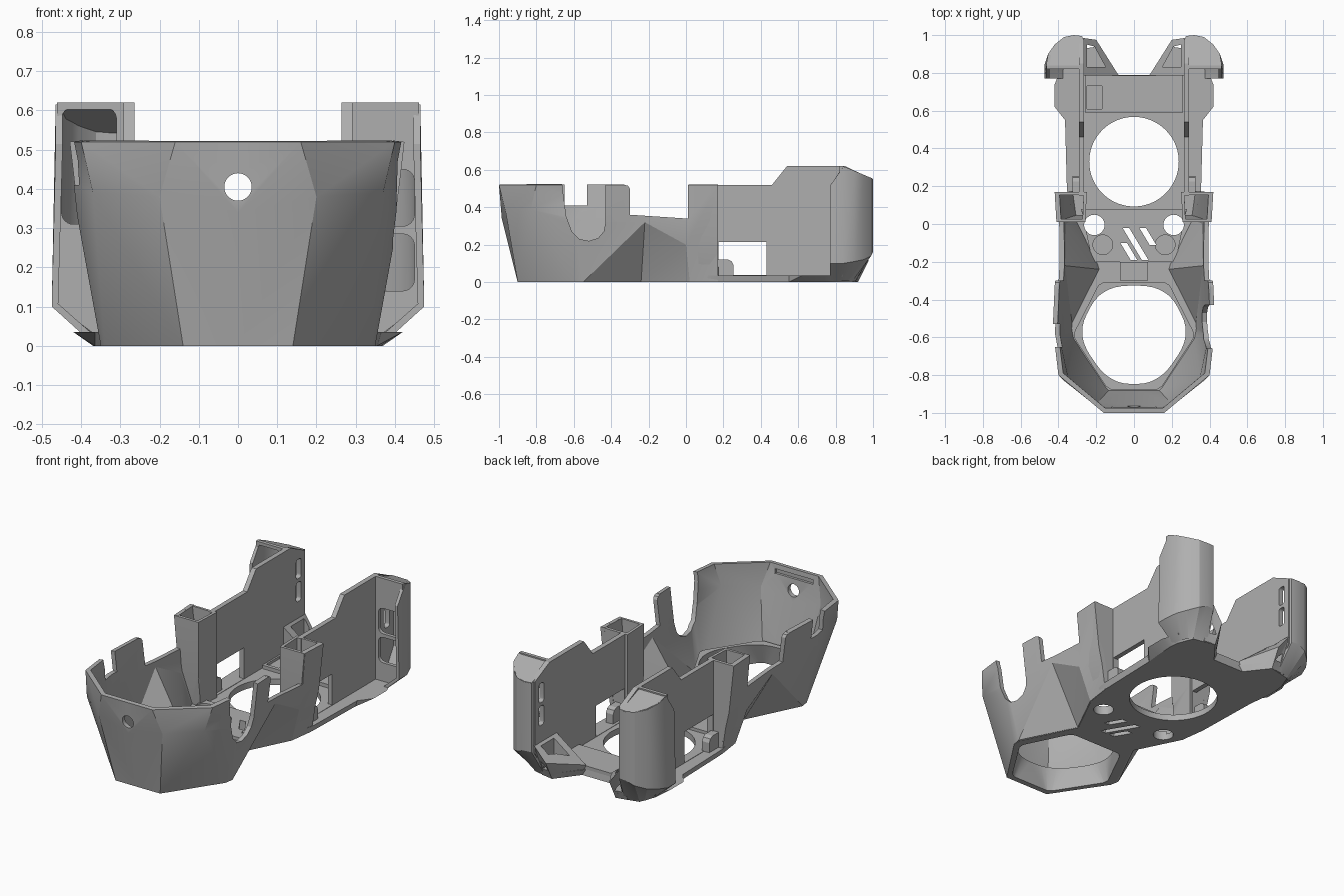
import bpy, bmesh, math

if "Cube" in bpy.data.objects:
    bpy.data.objects.remove(bpy.data.objects["Cube"])

grey = bpy.data.materials.new("plain grey")
grey.use_nodes = True
grey.diffuse_color = (0.43, 0.43, 0.43, 1)
grey.node_tree.nodes["Principled BSDF"].inputs["Base Color"].default_value = (0.43, 0.43, 0.43, 1)


def make(name, verts, faces, fix=True):
    me = bpy.data.meshes.new(name)
    me.from_pydata([tuple(v) for v in verts], [], faces)
    if fix:
        bm = bmesh.new()
        bm.from_mesh(me)
        bmesh.ops.recalc_face_normals(bm, faces=bm.faces)
        bm.to_mesh(me)
        bm.free()
    me.materials.append(grey)
    ob = bpy.data.objects.new(name, me)
    bpy.context.collection.objects.link(ob)
    return ob


def loft(name, rings, caps=True, closed=True, fix=True):
    """Skin a stack of equally long rings."""
    n = len(rings[0])
    verts = [p for r in rings for p in r]
    faces = []
    for k in range(len(rings) - 1):
        for i in range(n if closed else n - 1):
            a, b = k * n + i, k * n + (i + 1) % n
            faces += [(a, b, b + n), (a, b + n, a + n)]
    if caps:
        faces += [tuple(range(n)), tuple(range(len(verts) - n, len(verts)))]
    return make(name, verts, faces, fix)


def prism(name, pts, axis, lo, hi):
    """Extrude a flat outline along x, y or z."""
    place = {"x": lambda a, b, h: (h, a, b), "y": lambda a, b, h: (a, h, b),
             "z": lambda a, b, h: (a, b, h)}[axis]
    return loft(name, [[place(a, b, h) for a, b in pts] for h in (lo, hi)])


def rect(a0, a1, b0, b1):
    return [(a0, b0), (a1, b0), (a1, b1), (a0, b1)]


def circle(a, b, r, n=48):
    return [(a + r * math.cos(t * math.tau / n), b + r * math.sin(t * math.tau / n)) for t in range(n)]


def rounded(a0, a1, b0, b1, r):
    out = []
    for ca, cb, q in ((a1 - r, b1 - r, 0), (a0 + r, b1 - r, 1), (a0 + r, b0 + r, 2), (a1 - r, b0 + r, 3)):
        out += (circle(ca, cb, r, 24) * 2)[q * 6:q * 6 + 7]
    return out


def soften(pts, t, steps=3):
    """Round an outline by cutting its corners; a larger t rounds more."""
    for _ in range(steps):
        pairs = list(zip(pts, pts[1:] + pts[:1]))
        pts = [(p[0] + (q[0] - p[0]) * f, p[1] + (q[1] - p[1]) * f) for p, q in pairs for f in (t, 1 - t)]
    return pts


def both(pts):
    """Close a half outline, listed from front to back, with its mirror image."""
    return pts + [(-p[0],) + tuple(p[1:]) for p in reversed(pts)]


def apply(ob):
    dg = bpy.context.evaluated_depsgraph_get()
    me = bpy.data.meshes.new_from_object(ob.evaluated_get(dg))
    ob.modifiers.clear()
    ob.data = me


def thicken(ob, t, even=True):
    m = ob.modifiers.new("wall", "SOLIDIFY")
    m.thickness, m.offset = t, -1
    m.use_even_offset = even
    apply(ob)


def cut(ob, *cutters):
    for c in cutters:
        m = ob.modifiers.new("cut", "BOOLEAN")
        m.operation, m.solver, m.object = "DIFFERENCE", "EXACT", c
    apply(ob)
    for c in cutters:
        bpy.data.objects.remove(c)


# Faceted front bowl: low, middle and rim rows from centre front round to the side
low = [(0, -.9, 0), (.14, -.9, 0), (.34, -.6, 0), (.35, -.55, 0), (.195, -.24, 0), (.325, .02, 0), (.345, .17, 0)]
mid = [(0, -.985, .34), (.2, -.965, .38), (.37, -.83, .39), (.41, -.6, .33), (.39, -.22, .32), (.385, 0, .2),
       (.39, .17, .3)]
rim = [(0, -1, .52), (.16, -1, .52), (.4, -.8, .52), (.43, -.55, .52), (.415, -.22, .52), (.41, 0, .52),
       (.42, .17, .52)]
bowl = loft("front_bowl", [low, mid, rim], caps=False, closed=False, fix=False)
m = bowl.modifiers.new("mirror", "MIRROR")
m.use_clip = True
apply(bowl)
thicken(bowl, .025)
cut(bowl,
    prism("rim_cut", [(-.3, .36), (0, .34), (.015, .34), (.015, .7), (-.33, .7), (-.33, .52), (-.31, .515),
                      (-.3, .5)], "x", -.6, .6),
    prism("right_notch", rect(-.65, -.53, .41, .7), "x", -.6, -.2),
    prism("left_notch", [(-.66, .7), (-.66, .5), (-.64, .35), (-.61, .27), (-.57, .23), (-.52, .22),
                         (-.47, .235), (-.44, .27), (-.43, .32), (-.43, .7)], "x", .2, .6),
    prism("front_hole", circle(0, .405, .035), "y", -1.1, -.9),
    prism("rim_slot", rect(-.12, .12, .47, .495), "y", -.985, -.9))

# Floor plate with a thin outer ledge
under = [(.14, -.9), (.34, -.6), (.34, -.55), (.19, -.24), (.32, .02), (.345, .18), (.355, .55),
         (.365, .64), (.37, .74), (.365, .8), (.33, .89), (.2, .92), (.1, .79)]
over = [(.14, -.9), (.34, -.6), (.34, -.55), (.195, -.24), (.325, .02), (.355, .18), (.365, .55),
        (.42, .62), (.42, .74), (.395, .8), (.335, .905), (.2, .935), (.08, .785)]
floor = loft("floor_plate", [[(x, y, z) for x, y in both(o)] for o, z in ((under, 0), (over, .035))])
hexagon = both([(.13, -.868), (.307, -.59), (.17, -.315)])
well = soften(hexagon, .06)
cut(floor, prism("well_hole", well, "z", -.1, .3), prism("round_hole", circle(0, .33, .237, 72), "z", -.1, .3))

# Raised mounting pad with screw holes and slanted vents
pad = prism("mounting_pad", [(-.22, -.2), (.22, -.2), (.28, .08), (-.28, .08)], "z", .02, .052)
vents = []
for x, y0, y1 in ((-.045, -.19, -.1), (-.01, -.19, -.02), (.055, -.11, -.02)):
    h = .3 * (y1 - y0)
    vents.append([(x - h, y1), (x - h + .035, y1), (x + h + .035, y0), (x + h, y0)])
for ob in (floor, pad):
    holes = [prism("vent", v, "z", -.1, .2) for v in vents]
    holes += [prism("screw", circle(s * .21, -.005, .054), "z", -.1, .2) for s in (-1, 1)]
    if ob is pad:
        holes += [prism("sink", circle(s * .165, -.11, .052), "z", .042, .2) for s in (-1, 1)]
        holes.append(prism("round_hole", circle(0, .33, .237, 72), "z", -.1, .3))
    cut(ob, *holes)
prism("pad_step", rect(-.075, .075, -.3, -.2), "z", .02, .08)

# Funnel collar: sharp hexagon below, rounded opening above
inner = [(x, -.585 + (y + .59) * .94) for x, y in soften(hexagon, .22)]
outer = [(x * 1.06, -.59 + (y + .59) * 1.03) for x, y in well]
rings = [[(x, y, z) for x, y in r] for r, z in ((well, 0), (inner, .12), (outer, .12), (well, .02), (well, 0))]
loft("opening_collar", rings, caps=False)

# Rear cross bar
bar = prism("rear_bar", rect(-.26, .26, .59, .785), "z", .02, .055)
cut(bar, prism("bar_recess", rect(-.25, -.17, .61, .73), "z", .04, .2))

for s, side in ((1, "left"), (-1, "right")):
    # Upright side panel with a window and two rear slots
    panel = prism(side + "_panel", [(.15, .02), (.15, .52), (.46, .52), (.54, .62), (.85, .62), (.98, .558),
                                    (.98, .15), (.9, .02)], "x", s * .264, s * .292)
    cut(panel, prism("window", rect(.175, .43, .037, .213), "x", -.6, .6),
        *[prism("slot", rounded(.9, .945, z, z + .11, .015), "x", -.6, .6) for z in (.29, .42)])

    # Curved rear ear, closed by a sloping roof
    plan = [(.475, .77, .1), (.475, .84, .1), (.455, .9, .11), (.42, .95, .12), (.37, .99, .14), (.32, 1, .16),
            (.275, .995, .16), (.264, .96, .15)]
    foot = [(.37, .77), (.37, .81), (.36, .84), (.35, .87), (.33, .89), (.29, .905), (.25, .91), (.24, .9)]
    top = [.515, .615, .595, .57, .558, .55, .552, .565]
    ear = loft(side + "_ear", [[(s * x, y, .005) for x, y in foot], [(s * x, y, z) for x, y, z in plan],
                               [(s * (x if x < .47 else .465), y, z) for (x, y, _), z in zip(plan, top)]],
               caps=False, closed=False, fix=False)
    if s < 0:
        ear.data.flip_normals()
    thicken(ear, .018, False)
    roof = [(.264, .82), (.462, .82), (.462, .85), (.452, .9), (.415, .95), (.37, .988), (.32, .998), (.275, .995)]
    loft(side + "_ear_roof", [[(s * x, y, .62 - max(0, y - .84) * .42 - d) for x, y in roof] for d in (0, .018)])

    # Ear front plate: one tall opening on the right, two lower ones on the left
    plate = prism(side + "_ear_front", [(s * .28, .03), (s * .39, .03), (s * .465, .11), (s * .462, .62),
                                        (s * .28, .62)], "y", .82, .84)
    spans = ((.14, .285), (.305, .45)) if s > 0 else ((.31, .608),)
    cut(plate, *[prism("ear_hole", [(s * x, z) for x, z in rounded(.31, .45, z0, z1, .03)], "y", .7, .9)
                 for z0, z1 in spans])

    # Pocket beside the bowl, tapering downwards and open at the top
    upper = [(.25, .17), (.42, .17), (.41, .01), (.257, .01)]
    middle = [(.25, .17), (.39, .17), (.385, .01), (.257, .01)]
    lower = [(.25, .17), (.34, .17), (.32, .03), (.257, .03)]
    pocket = loft(side + "_pocket", [[(s * x, y, z) for x, y in r]
                                     for r, z in ((lower, .03), (middle, .25), (upper, .52))], caps=False)
    thicken(pocket, .016)
    cut(pocket, prism("screw_clearance", circle(s * .21, -.005, .054), "z", -.1, .2))

    # Rounded clip behind the pocket
    prism(side + "_clip", [(.16, .02), (.255, .02), (.255, .09), (.245, .11), (.225, .12), (.16, .12)],
          "x", s * .28, s * .325)

    # Faceted rear wedge reaching inwards from the ear
    base = [(.1, .79, .002), (.2, .92, .002), (.27, .91, .002), (.27, .79, .002)]
    crown = [(.08, .785, .06), (.2, .975, .11), (.27, .985, .2), (.27, .785, .2)]
    wedge = loft(side + "_wedge", [[(s * x, y, z) for x, y, z in r] for r in (base, crown)])
    cut(wedge, prism("wedge_hollow", [(s * x, y) for x, y in ((.15, .83), (.21, .94), (.25, .95), (.25, .83))],
                     "z", .05, .4))

# Smooth the gently curved surfaces and keep the facets sharp
for ob in list(bpy.context.scene.objects):
    if ob.type == "MESH":
        bpy.ops.object.select_all(action="DESELECT")
        ob.select_set(True)
        bpy.context.view_layer.objects.active = ob
        bpy.ops.object.shade_smooth_by_angle(angle=math.radians(25))
